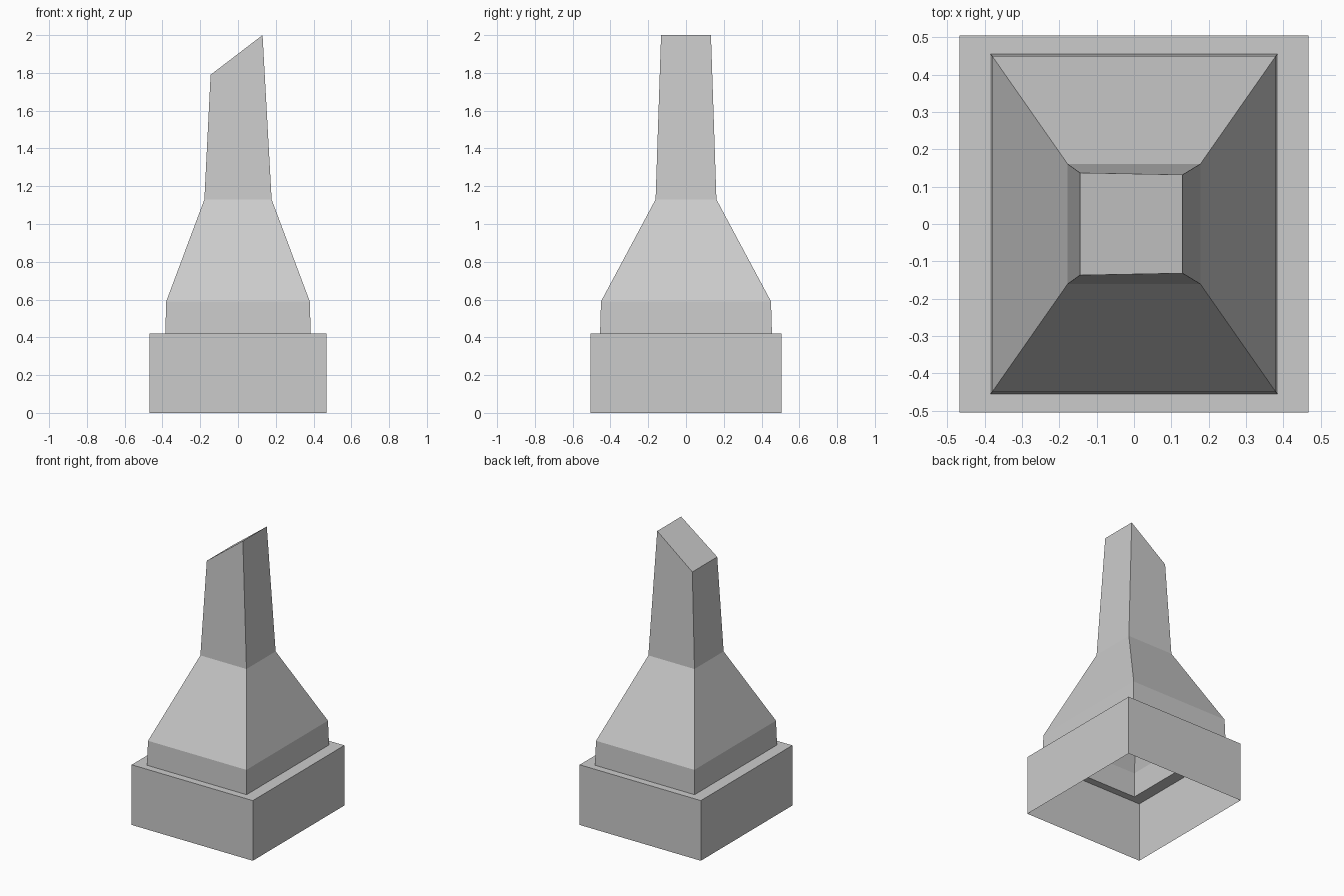
import bpy
import bmesh

cube = bpy.data.objects.get("Cube")
if cube:
    bpy.data.objects.remove(cube, do_unlink=True)

# Single plain grey
grey = bpy.data.materials.new("plain grey")
grey.use_nodes = True
colour = (0.6, 0.6, 0.6, 1)
grey.diffuse_color = colour
grey.node_tree.nodes["Principled BSDF"].inputs["Base Color"].default_value = colour


def ring(bm, half_x, half_y, z):
    corners = ((-1, -1), (1, -1), (1, 1), (-1, 1))
    return [bm.verts.new((sx * half_x, sy * half_y, z)) for sx, sy in corners]


def loft(name, sections, slant=None):
    """Open-bottomed thin shell through rectangular sections; slant closes the top."""
    bm = bmesh.new()
    rings = [ring(bm, *s) for s in sections]
    for low, high in zip(rings, rings[1:]):
        for i in range(4):
            j = (i + 1) % 4
            bm.faces.new((low[i], low[j], high[j], high[i]))
    if slant:
        for v in rings[-1]:
            if v.co.x < 0:
                v.co.x, v.co.z = slant
                v.co.y *= 1.04
        bm.faces.new(rings[-1])
    mesh = bpy.data.meshes.new(name)
    bm.to_mesh(mesh)
    bm.free()
    mesh.materials.append(grey)
    obj = bpy.data.objects.new(name, mesh)
    bpy.context.collection.objects.link(obj)
    return obj


# Hollow base with a narrow ledge around its top
loft("base", [(0.468, 0.505, 0), (0.468, 0.505, 0.42), (0.385, 0.455, 0.42)])

# Collar, tapered hood and chimney with a slanted closed top
loft("hood_and_chimney",
     [(0.385, 0.455, 0.42), (0.38, 0.45, 0.59), (0.178, 0.161, 1.13), (0.13, 0.132, 2.0)],
     slant=(-0.145, 1.79))
